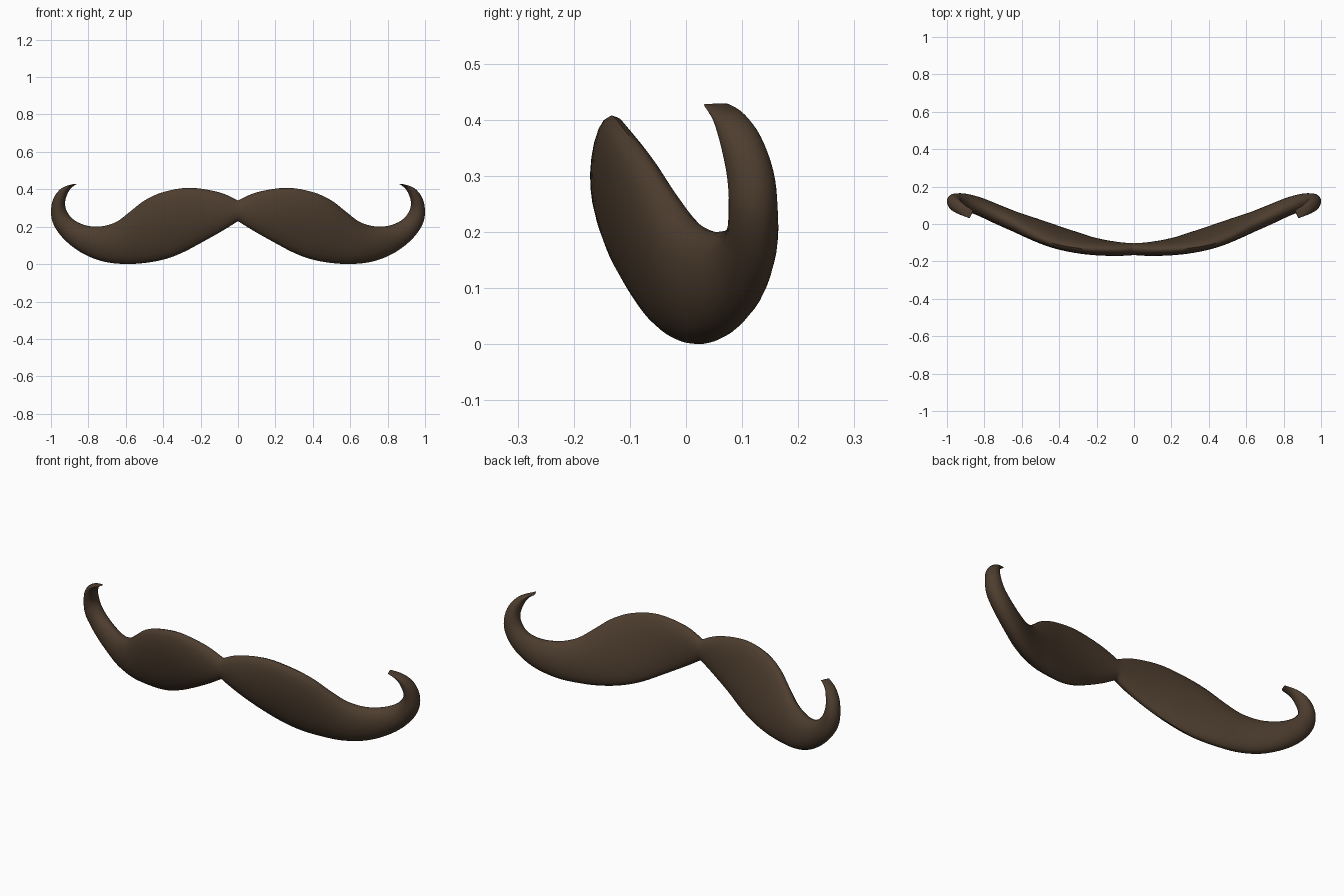
import bpy, bmesh, math
from mathutils import Vector

if "Cube" in bpy.data.objects:
    bpy.data.objects.remove(bpy.data.objects["Cube"])

# Stations along the right half: upper/inner edge xyz, lower/outer edge xyz, thickness
STATIONS = [
    (0.00, -0.132, 0.340, 0.00, -0.132, 0.230, 0.068),
    (0.10, -0.138, 0.384, 0.08, -0.123, 0.180, 0.080),
    (0.26, -0.133, 0.408, 0.19, -0.099, 0.118, 0.092),
    (0.40, -0.112, 0.385, 0.30, -0.063, 0.060, 0.100),
    (0.50, -0.079, 0.340, 0.40, -0.032, 0.024, 0.106),
    (0.58, -0.040, 0.278, 0.51, 0.002, 0.005, 0.108),
    (0.65, 0.000, 0.226, 0.62, 0.032, 0.001, 0.108),
    (0.73, 0.040, 0.202, 0.73, 0.072, 0.017, 0.106),
    (0.81, 0.080, 0.206, 0.84, 0.114, 0.065, 0.102),
    (0.875, 0.107, 0.234, 0.93, 0.133, 0.135, 0.098),
    (0.913, 0.115, 0.278, 0.985, 0.131, 0.210, 0.094),
    (0.925, 0.112, 0.325, 1.00, 0.122, 0.280, 0.088),
    (0.914, 0.095, 0.370, 0.985, 0.103, 0.355, 0.076),
    (0.897, 0.074, 0.401, 0.940, 0.080, 0.408, 0.060),
    (0.868, 0.052, 0.427, 0.876, 0.055, 0.429, 0.048),
]
STEPS, SIDES = 4, 24


def spline(rows, steps):
    """Smooth curve (Catmull-Rom) through every row of numbers."""
    out = []
    for i in range(len(rows) - 1):
        a, b, c, d = (rows[max(0, min(len(rows) - 1, i + k))] for k in (-1, 0, 1, 2))
        for s in range(steps):
            t = s / steps
            out.append([0.5 * (2 * q + (r - p) * t + (2 * p - 5 * q + 4 * r - w) * t * t
                               + (3 * q - p - 3 * r + w) * t ** 3)
                        for p, q, r, w in zip(a, b, c, d)])
    return out + [list(rows[-1])]


rows = spline(STATIONS, STEPS)
mids = [(Vector(r[:3]) + Vector(r[3:6])) / 2 for r in rows]

# Half moustache: sections lofted from the centre to the curled tip, flatter behind
bm = bmesh.new()
rings = []
for i, r in enumerate(rows):
    half = (Vector(r[:3]) - Vector(r[3:6])) / 2
    tangent = mids[min(i + 1, len(rows) - 1)] - mids[max(i - 1, 0)]
    normal = half.cross(tangent).normalized()
    if normal.y < 0:
        normal.negate()
    if i == 0:
        normal = Vector((0, 1, 0))
    # the curl levels out towards its tip
    level = max(0, i / (len(rows) - 1) - 0.7) / 0.3
    normal.z *= 1 - 0.9 * level
    normal.normalize()
    ring = []
    for k in range(SIDES):
        a = 2 * math.pi * k / SIDES
        side = math.sin(a) * (1.0 if math.sin(a) < 0 else 0.85 + 0.15 * level)
        p = mids[i] + half * math.cos(a) + normal * (r[6] / 2 * side)
        p.x = max(p.x, 0)
        ring.append(bm.verts.new(p))
    rings.append(ring)
for a, b in zip(rings, rings[1:]):
    for k in range(SIDES):
        j = (k + 1) % SIDES
        bm.faces.new((a[k], a[j], b[j], b[k]))
bm.faces.new(rings[-1])
centre_cap = bm.faces.new(rings[0])
bmesh.ops.recalc_face_normals(bm, faces=bm.faces)
bmesh.ops.delete(bm, geom=[centre_cap], context='FACES_ONLY')

mesh = bpy.data.meshes.new("moustache")
bm.to_mesh(mesh)
bm.free()
moustache = bpy.data.objects.new("moustache", mesh)
bpy.context.collection.objects.link(moustache)

brown = bpy.data.materials.new("dark brown hair")
brown.diffuse_color = (0.075, 0.047, 0.028, 1)
brown.use_nodes = True
brown.node_tree.nodes["Principled BSDF"].inputs["Base Color"].default_value = brown.diffuse_color
mesh.materials.append(brown)

# Smooth shading, then mirror to the left half
bpy.context.view_layer.objects.active = moustache
moustache.select_set(True)
bpy.ops.object.shade_smooth_by_angle(angle=math.radians(50))
mirror = moustache.modifiers.new("mirror", 'MIRROR')
mirror.use_axis[0] = True
mirror.use_clip = True
